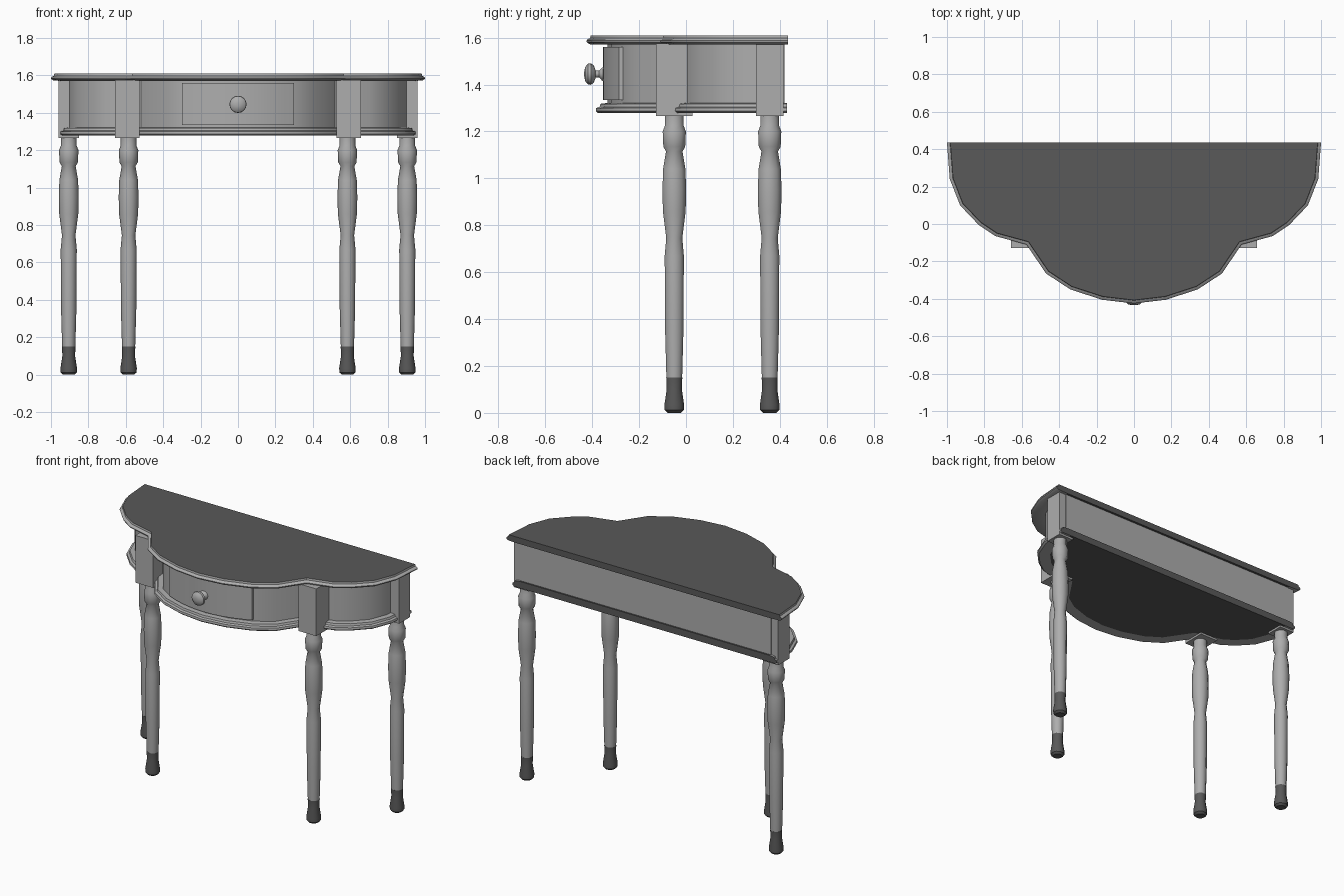
import bpy, bmesh, math
from mathutils import Vector, Matrix

cube = bpy.data.objects.get("Cube")
if cube:
    bpy.data.objects.remove(cube)


def material(name, value):
    m = bpy.data.materials.new(name)
    m.use_nodes = True
    colour = (value, value, value, 1)
    m.diffuse_color = colour
    m.node_tree.nodes["Principled BSDF"].inputs["Base Color"].default_value = colour
    return m


LIGHT = material("light grey", 0.42)
DARK = material("dark grey", 0.1)


def finish(name, bm, angle=35):
    bmesh.ops.recalc_face_normals(bm, faces=bm.faces)
    mesh = bpy.data.meshes.new(name)
    bm.to_mesh(mesh)
    bm.free()
    mesh.materials.append(LIGHT)
    mesh.materials.append(DARK)
    obj = bpy.data.objects.new(name, mesh)
    bpy.context.collection.objects.link(obj)
    bpy.ops.object.select_all(action='DESELECT')
    obj.select_set(True)
    bpy.context.view_layer.objects.active = obj
    bpy.ops.object.shade_smooth_by_angle(angle=math.radians(angle))
    return obj


def bridge(bm, a, b):
    n = len(a)
    return [bm.faces.new((a[i], a[(i + 1) % n], b[(i + 1) % n], b[i])) for i in range(n)]


# Plan outline: a central bow and two side lobes, straight at the back
HALF = [(0, -.425), (.17, -.405), (.34, -.35), (.47, -.265), (.575, -.11),
        (.74, -.065), (.83, -.005), (.93, .1), (.985, .24), (1, .435)]
OUTLINE = [Vector((-x, y)) for x, y in HALF[:0:-1]] + [Vector(p) for p in HALF]


def inset_outline(d, back):
    normals = []
    for a, b in zip(OUTLINE, OUTLINE[1:]):
        t = (b - a).normalized()
        normals.append(Vector((-t.y, t.x)))
    out = []
    for i, p in enumerate(OUTLINE):
        n0, n1 = normals[max(i - 1, 0)], normals[min(i, len(normals) - 1)]
        out.append(p + (n0 + n1) * d / (1 + n0.dot(n1)))
    out[0].y = out[-1].y = back
    return out


def slab(name, profile, back, dark_rule):
    bm = bmesh.new()
    rings = [[bm.verts.new((p.x, p.y, z)) for p in inset_outline(d, back)]
             for d, z in profile]
    for a, b in zip(rings, rings[1:]):
        bridge(bm, a, b)
    bm.faces.new(rings[0])
    bm.faces.new(rings[-1])
    bmesh.ops.recalc_face_normals(bm, faces=bm.faces)
    for f in bm.faces:
        f.material_index = int(dark_rule(f))
    return finish(name, bm)


def broad_or_back(f):
    return f.normal.y > .9 or len(f.verts) > 4


# Stepped top, curved apron and lower moulding
slab("table_top", [(.09, 1.57), (.015, 1.572), (.002, 1.58), (0, 1.587),
                   (.006, 1.594), (.016, 1.598), (.018, 1.61)], .435, broad_or_back)
slab("apron", [(.09, 1.3), (.09, 1.575)], .42, lambda f: False)
slab("lower_moulding", [(.12, 1.278), (.05, 1.278), (.04, 1.287), (.042, 1.3),
                        (.056, 1.305), (.06, 1.318), (.09, 1.322)], .43, broad_or_back)


def box(name, low, high):
    bm = bmesh.new()
    bmesh.ops.create_cube(bm, size=1)
    low, high = Vector(low), Vector(high)
    for v in bm.verts:
        v.co = (low + high) / 2 + v.co * (high - low)
    return finish(name, bm)


def turned(name, profile, sides, matrix, dark=False):
    bm = bmesh.new()
    rings = [[bm.verts.new((r * math.cos(math.tau * i / sides),
                            r * math.sin(math.tau * i / sides), z))
              for i in range(sides)] for r, z in profile]
    for a, b in zip(rings, rings[1:]):
        bridge(bm, a, b)
    bm.faces.new(rings[0])
    bm.faces.new(rings[-1])
    for f in bm.faces:
        f.material_index = int(dark)
    bm.transform(matrix)
    return finish(name, bm, 40)


# Turned legs with dark feet under square corner blocks
LEG = [(.035, .14), (.041, .35), (.043, .67), (.036, .745), (.051, .86), (.053, .95),
       (.05, 1.04), (.037, 1.115), (.049, 1.135), (.052, 1.2), (.042, 1.225), (.042, 1.28)]
FOOT = [(.03, 0), (.043, .012), (.044, .035), (.034, .1), (.036, .15)]
for side, s in (("left", 1), ("right", -1)):
    for row, x, y, w, d in (("front", .592, -.05, .065, .077), ("back", .905, .357, .055, .058)):
        place = Matrix.Translation((s * (x - .007 * (row == "front")), y, 0))
        turned(f"{row}_{side}_leg", LEG, 10, place)
        turned(f"{row}_{side}_foot", FOOT, 10, place, True)
        box(f"{row}_{side}_block", (s * x - w, y - d, 1.265), (s * x + w, y + d, 1.575))

# Bowed drawer front
bm = bmesh.new()
steps = [-.3 + .06 * i for i in range(11)]
plan = [(x, -.355 + .78 * x * x) for x in steps] + [(.3, -.25), (-.3, -.25)]
rings = [[bm.verts.new((x, y, z)) for x, y in plan] for z in (1.335, 1.56)]
bridge(bm, *rings)
for ring in rings:
    bm.faces.new(ring)
finish("drawer_front", bm)

# Round drawer knob pointing forward
KNOB = [(.03, 0), (.028, .008), (.014, .02), (.015, .035), (.036, .043),
        (.046, .055), (.044, .068), (.03, .08), (.01, .084)]
turned("drawer_knob", KNOB, 16,
       Matrix.Translation((0, -.35, 1.445)) @ Matrix.Rotation(math.pi / 2, 4, 'X'))
